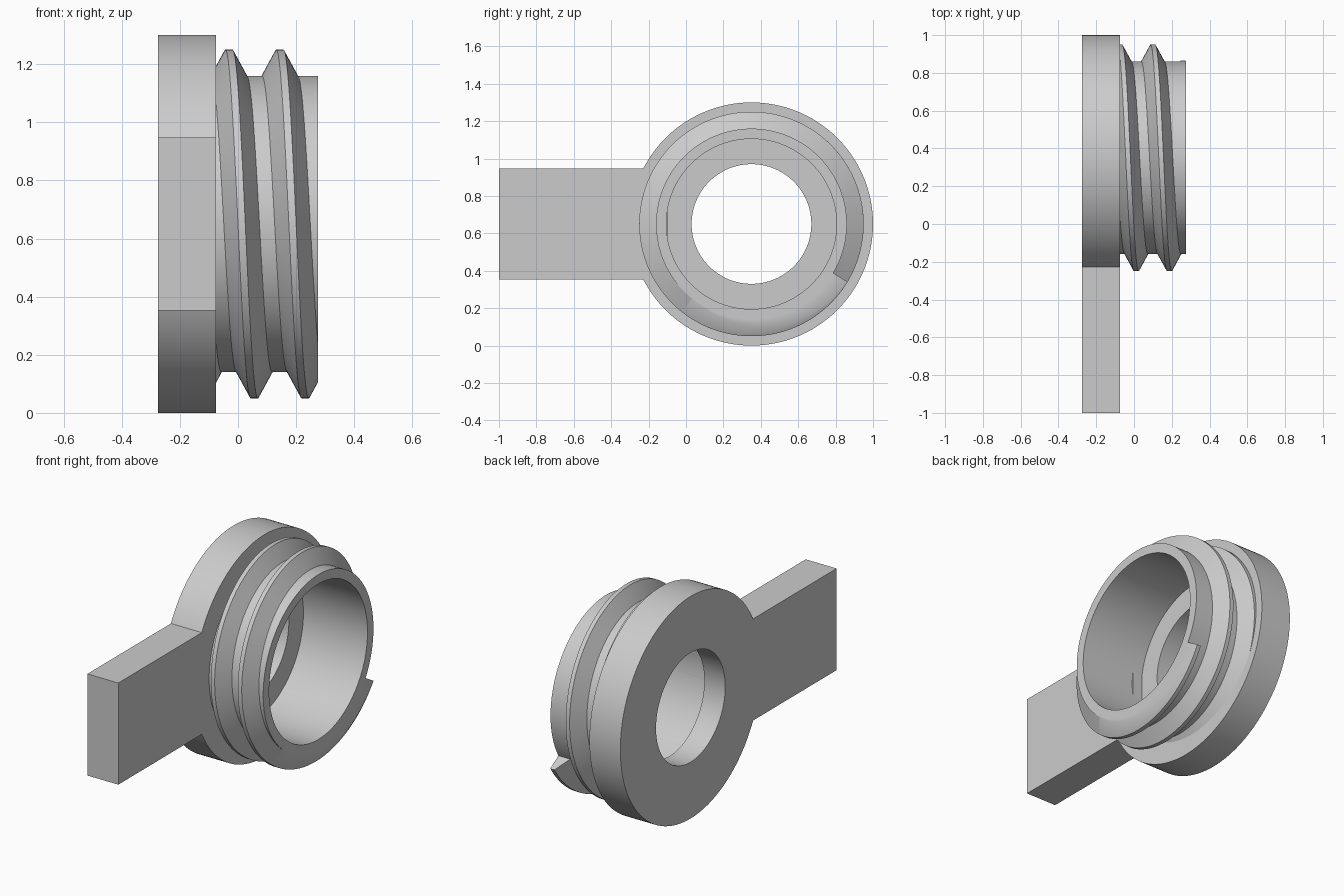
import bpy, bmesh
from math import cos, sin, pi, radians
from mathutils import Vector

cube = bpy.data.objects.get("Cube")
if cube:
    bpy.data.objects.remove(cube, do_unlink=True)

grey = bpy.data.materials.new("plain grey")
grey.use_nodes = True
colour = (0.6, 0.6, 0.6, 1)
grey.diffuse_color = colour
grey.node_tree.nodes["Principled BSDF"].inputs["Base Color"].default_value = colour

AXIS_Y, AXIS_Z = 0.35, 0.65      # centre line of the ring, along x
BACK, FACE, END = -0.275, -0.075, 0.275
RIM, ROOT, CREST, BORE, HOLE = 0.65, 0.51, 0.6, 0.455, 0.32
SEGMENTS = 144


def point(x, r, a):
    return Vector((x, AXIS_Y + r * cos(a), AXIS_Z + r * sin(a)))


def finish(bm, name):
    bmesh.ops.recalc_face_normals(bm, faces=bm.faces)
    mesh = bpy.data.meshes.new(name)
    bm.to_mesh(mesh)
    bm.free()
    mesh.materials.append(grey)
    obj = bpy.data.objects.new(name, mesh)
    bpy.context.collection.objects.link(obj)
    return obj


def activate(obj):
    bpy.ops.object.select_all(action='DESELECT')
    obj.select_set(True)
    bpy.context.view_layer.objects.active = obj


def skin(bm, rings, closed):
    # Quads between neighbouring cross-sections
    count = len(rings)
    for i in range(count if closed else count - 1):
        a, b = rings[i], rings[(i + 1) % count]
        for j in range(len(a)):
            k = (j + 1) % len(a)
            bm.faces.new((a[j], a[k], b[k], b[j]))
    if not closed:
        bm.faces.new(rings[0])
        bm.faces.new(rings[-1])


# Ring with threaded sleeve: one turned profile with a stepped bore
profile = [(BACK, HOLE), (BACK, RIM), (FACE, RIM), (FACE, ROOT),
           (END, ROOT), (END, BORE), (-0.14, BORE), (-0.14, HOLE)]
bm = bmesh.new()
skin(bm, [[bm.verts.new(point(x, r, 2 * pi * i / SEGMENTS)) for x, r in profile]
          for i in range(SEGMENTS)], True)
ring = finish(bm, "ring_and_sleeve")

# Flat handle, joined to the ring
bm = bmesh.new()
bmesh.ops.create_cube(bm, size=1)
for v in bm.verts:
    v.co = ((BACK if v.co.x < 0 else FACE),
            (-1 if v.co.y < 0 else -0.1),
            AXIS_Z + 0.595 * v.co.z)
handle = finish(bm, "handle")
union = ring.modifiers.new("join handle", 'BOOLEAN')
union.operation = 'UNION'
union.solver = 'EXACT'
union.object = handle
activate(ring)
bpy.ops.object.modifier_apply(modifier=union.name)
bpy.data.objects.remove(handle, do_unlink=True)
ring.name = "ring_with_handle"

# Helical thread: trapezoid swept round the sleeve, trimmed at its end plane
PITCH = 0.175
section = [(-0.0625, ROOT - 0.002), (-0.0125, CREST), (0.0125, CREST), (0.0625, ROOT - 0.002)]
start, stop = radians(-510), radians(329)
steps = 336
bm = bmesh.new()
rings = []
for i in range(steps + 1):
    a = start + (stop - start) * i / steps
    centre = 0.1 + PITCH * a / (2 * pi)
    rings.append([bm.verts.new(point(centre + dx, r, a)) for dx, r in section])
skin(bm, rings, False)
for x, side in ((END, 1), (FACE - 0.02, -1)):
    geom = bm.verts[:] + bm.edges[:] + bm.faces[:]
    bmesh.ops.bisect_plane(bm, geom=geom, plane_co=(x, 0, 0),
                           plane_no=(side, 0, 0), clear_outer=True)
    rim = [e for e in bm.edges if e.is_boundary]
    bmesh.ops.triangle_fill(bm, edges=rim, use_beauty=True, normal=(side, 0, 0))
thread = finish(bm, "screw_thread")

for obj in (ring, thread):
    activate(obj)
    bpy.ops.object.shade_smooth_by_angle(angle=radians(30))
